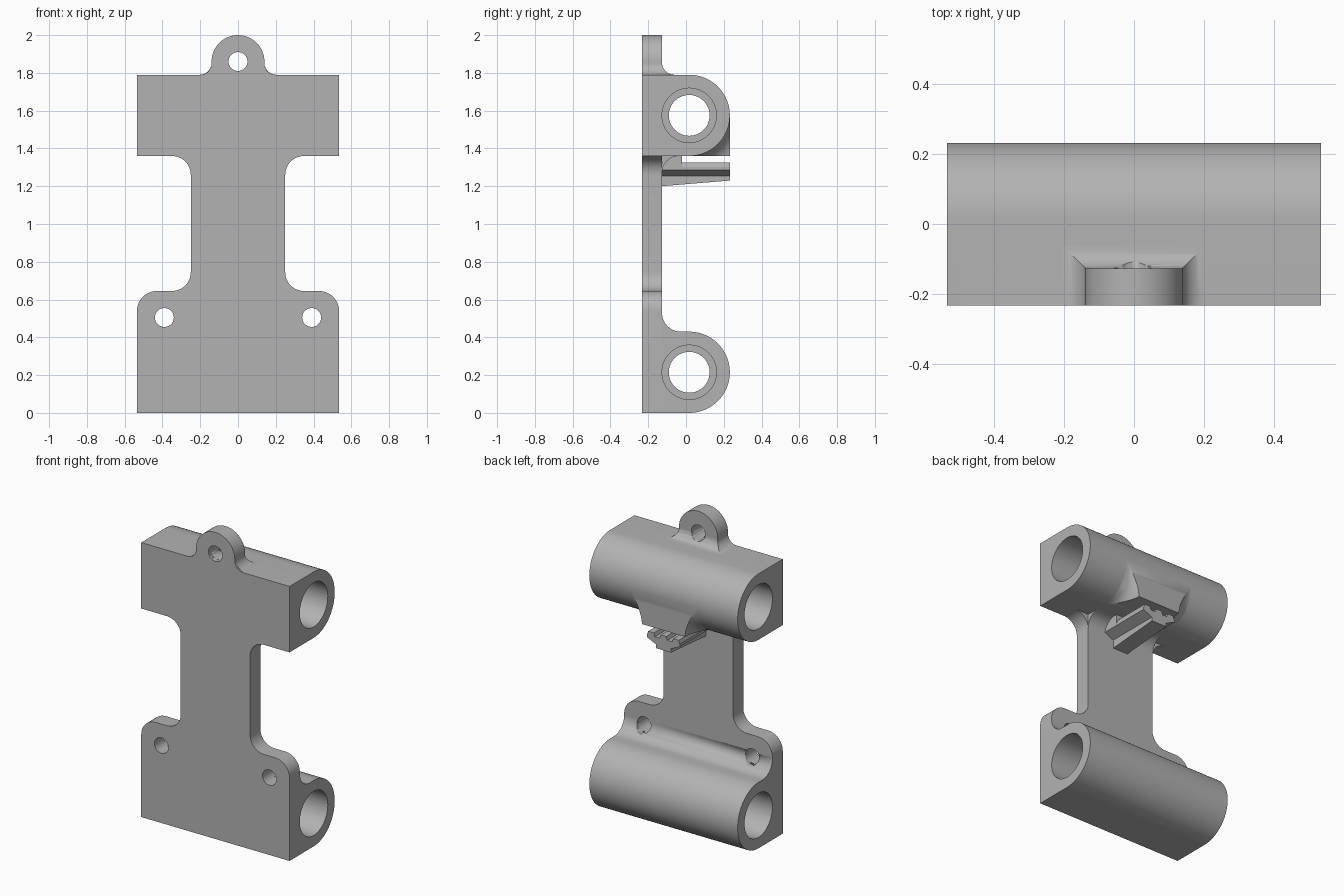
import bpy, bmesh, math
from mathutils import Vector

old = bpy.data.objects.get("Cube")
if old:
    bpy.data.objects.remove(old, do_unlink=True)

grey = bpy.data.materials.new("plain grey")
grey.use_nodes = True
colour = (0.45, 0.45, 0.45, 1)
grey.diffuse_color = colour
grey.node_tree.nodes["Principled BSDF"].inputs["Base Color"].default_value = colour

ALONG_Y = (math.pi / 2, 0, 0)            # outline is (x, z)
ALONG_X = (math.pi / 2, 0, math.pi / 2)  # outline is (y, z)


def circle(x, y, r, n=64):
    return [(x + r * math.cos(math.tau * i / n), y + r * math.sin(math.tau * i / n)) for i in range(n)]


def rounded(corners, steps=14):
    """Polygon whose corners (x, y, radius) become tangent arcs."""
    out = []
    for i, c in enumerate(corners):
        p = Vector(c[:2])
        r = c[2] if len(c) > 2 else 0
        if not r:
            out.append(p)
            continue
        a = (Vector(corners[i - 1][:2]) - p).normalized()
        b = (Vector(corners[(i + 1) % len(corners)][:2]) - p).normalized()
        centre = p + (a + b) * r         # all corners are square
        for k in range(steps + 1):
            t = k / steps * math.pi / 2
            out.append(centre - b * r * math.cos(t) - a * r * math.sin(t))
    return [p for i, p in enumerate(out) if (Vector(p) - Vector(out[i - 1])).length > 1e-5]


def finish(obj):
    bm = bmesh.new()
    bm.from_mesh(obj.data)
    bmesh.ops.remove_doubles(bm, verts=bm.verts, dist=1e-5)
    bmesh.ops.recalc_face_normals(bm, faces=bm.faces)
    bm.to_mesh(obj.data)
    bm.free()
    obj.data.materials.clear()
    obj.data.materials.append(grey)
    select(obj)
    bpy.ops.object.shade_smooth_by_angle(angle=math.radians(30))
    return obj


def select(obj):
    bpy.ops.object.select_all(action='DESELECT')
    obj.select_set(True)
    bpy.context.view_layer.objects.active = obj


def prism(name, outline, axis, lo, hi, holes=()):
    """Extrude an outline with holes between two positions on an axis."""
    cu = bpy.data.curves.new(name, 'CURVE')
    cu.dimensions, cu.fill_mode, cu.extrude = '2D', 'BOTH', (hi - lo) / 2
    for loop in (outline, *holes):
        s = cu.splines.new('POLY')
        s.points.add(len(loop) - 1)
        for pt, q in zip(s.points, loop):
            pt.co = (q[0], q[1], 0, 1)
        s.use_cyclic_u = True
    obj = bpy.data.objects.new(name, cu)
    bpy.context.collection.objects.link(obj)
    obj.rotation_euler = axis
    mid = (lo + hi) / 2
    obj.location = (mid, 0, 0) if axis == ALONG_X else (0, mid, 0)
    select(obj)
    bpy.ops.object.convert(target='MESH')
    obj = bpy.context.object
    bpy.ops.object.transform_apply(location=True, rotation=True, scale=True)
    return finish(obj)


def drill(obj, x, z, r):
    cutter = prism("drill_cutter", circle(x, z, r), ALONG_Y, -0.4, 0.1)
    cutter.hide_render = True
    mod = obj.modifiers.new("hole", 'BOOLEAN')
    mod.operation, mod.solver, mod.object = 'DIFFERENCE', 'EXACT', cutter
    select(obj)
    bpy.ops.object.modifier_apply(modifier=mod.name)
    bpy.data.objects.remove(cutter, do_unlink=True)


HALF, FRONT, BACK, REAR = 0.535, -0.233, -0.127, 0.232
R, AXIS_Y = 0.215, 0.017
LOW_Z, HIGH_Z = 0.215, 1.575
UNDER, TOP = HIGH_Z - R, HIGH_Z + R
HOLE = 0.05

# Back plate with waist and hanging ear
half = [(HALF, 0), (HALF, 0.645, 0.105), (0.25, 0.645, 0.1), (0.25, UNDER, 0.1),
        (HALF, UNDER), (HALF, TOP), (0.14, TOP, 0.06), (0.14, 2, 0.14)]
mirrored = [(-c[0], *c[1:]) for c in reversed(half)]
prism("back_plate", rounded(half + mirrored), ALONG_Y, FRONT, BACK,
      [circle(0, 1.86, HOLE), circle(0.39, 0.505, HOLE), circle(-0.39, 0.505, HOLE)])

# Bearing barrels: wide pockets at both ends, narrower bore in the middle
for name, z in (("lower", LOW_Z), ("upper", HIGH_Z)):
    shape = rounded([(BACK - 0.008, z - R), (REAR, z - R, R), (REAR, z + R, R), (BACK - 0.008, z + R)], 28)
    shoulder = 0.07
    for part, lo, hi, bore in (("right_barrel", -HALF, -shoulder, 0.144),
                               ("middle_barrel", -shoulder, shoulder, 0.108),
                               ("left_barrel", shoulder, HALF, 0.144)):
        prism(name + "_" + part, shape, ALONG_X, lo, hi, [circle(AXIS_Y, z, bore)])

# Fillets between plate and barrels
low_top = LOW_Z + R
lower_fillet = prism("lower_fillet", rounded([
    (BACK - 0.01, low_top - 0.01), (0, low_top - 0.01), (0, low_top),
    (BACK, low_top, 0.1), (BACK, low_top + 0.11), (BACK - 0.01, low_top + 0.11)]),
    ALONG_X, -HALF, HALF)
for side in (-1, 1):
    drill(lower_fillet, side * 0.39, 0.505, HOLE)
prism("waist_fillet", rounded([
    (BACK - 0.01, UNDER + 0.01), (BACK - 0.01, UNDER - 0.11), (BACK, UNDER - 0.11),
    (BACK, UNDER, 0.09), (0, UNDER), (0, UNDER + 0.01)]), ALONG_X, -0.25, 0.25)


def mesh_object(name, bm):
    me = bpy.data.meshes.new(name)
    bm.to_mesh(me)
    bm.free()
    obj = bpy.data.objects.new(name, me)
    bpy.context.collection.objects.link(obj)
    return finish(obj)


# Flared foot of the ear: stacked rectangles that shrink along an arc
bm = bmesh.new()
rings, r = [], 0.065
for k in range(11):
    t = k / 10 * math.pi / 2
    out, z = r * (1 - math.sin(t)), TOP + r * (1 - math.cos(t))
    w, y = 0.139 + out, BACK + out
    rings.append([bm.verts.new(p) for p in
                  ((-w, FRONT + 0.01, z), (w, FRONT + 0.01, z), (w, y, z), (-w, y, z))])
for a, b in zip(rings, rings[1:]):
    for i in range(4):
        j = (i + 1) % 4
        bm.faces.new((a[i], a[j], b[j], b[i]))
bm.faces.new(rings[0])
bm.faces.new(rings[-1])
drill(mesh_object("ear_foot", bm), 0, 1.86, HOLE)

# Square pad under the upper barrel, its sides flaring into the round
bm = bmesh.new()
N, M, WIDE, FLARE = 24, 8, 0.155, 0.095
grids = {}
for side in (-1, 1):
    for i in range(N + 1):
        a = -math.pi / 2 * i / N
        reach = R * (1 / max(math.cos(a), -math.sin(a)) - 1)
        for j in range(M + 1):
            d = reach * j / M
            x = WIDE + FLARE - math.sqrt(FLARE ** 2 - (FLARE - d) ** 2)
            grids[side, i, j] = bm.verts.new((side * x, AXIS_Y + (R + d) * math.cos(a),
                                              HIGH_Z + (R + d) * math.sin(a)))
for i in range(N):
    for side in (-1, 1):
        for j in range(M):
            bm.faces.new([grids[side, i + u, j + v] for u, v in ((0, 0), (1, 0), (1, 1), (0, 1))])
    for j in (0, M):
        bm.faces.new([grids[s, i + u, j] for s, u in ((-1, 0), (-1, 1), (1, 1), (1, 0))])
mesh_object("clamp_pad", bm)

# Belt clamp tongue with a tapering rib, teeth and end stop
tongue = [(-0.055, 1.2), (0.055, 1.2), (0.055, 1.255), (0.12, 1.285), (0.12, 1.302),
          (-0.12, 1.302), (-0.12, 1.285), (-0.055, 1.255)]
clamp = prism("belt_tongue", tongue, ALONG_Y, BACK - 0.005, REAR)
for v in clamp.data.vertices:
    if v.co.z < 1.21 and v.co.y > 0:
        v.co.z += 0.03
for i in (-1, 0, 1):
    x = i * 0.09
    prism("belt_tooth", [(x - 0.03, 1.295), (x + 0.03, 1.295), (x + 0.02, 1.325), (x - 0.02, 1.325)],
          ALONG_Y, -0.02, REAR)
prism("belt_stop", [(-0.12, 1.295), (0.12, 1.295), (0.12, 1.365), (-0.12, 1.365)],
      ALONG_Y, BACK - 0.005, -0.02)
